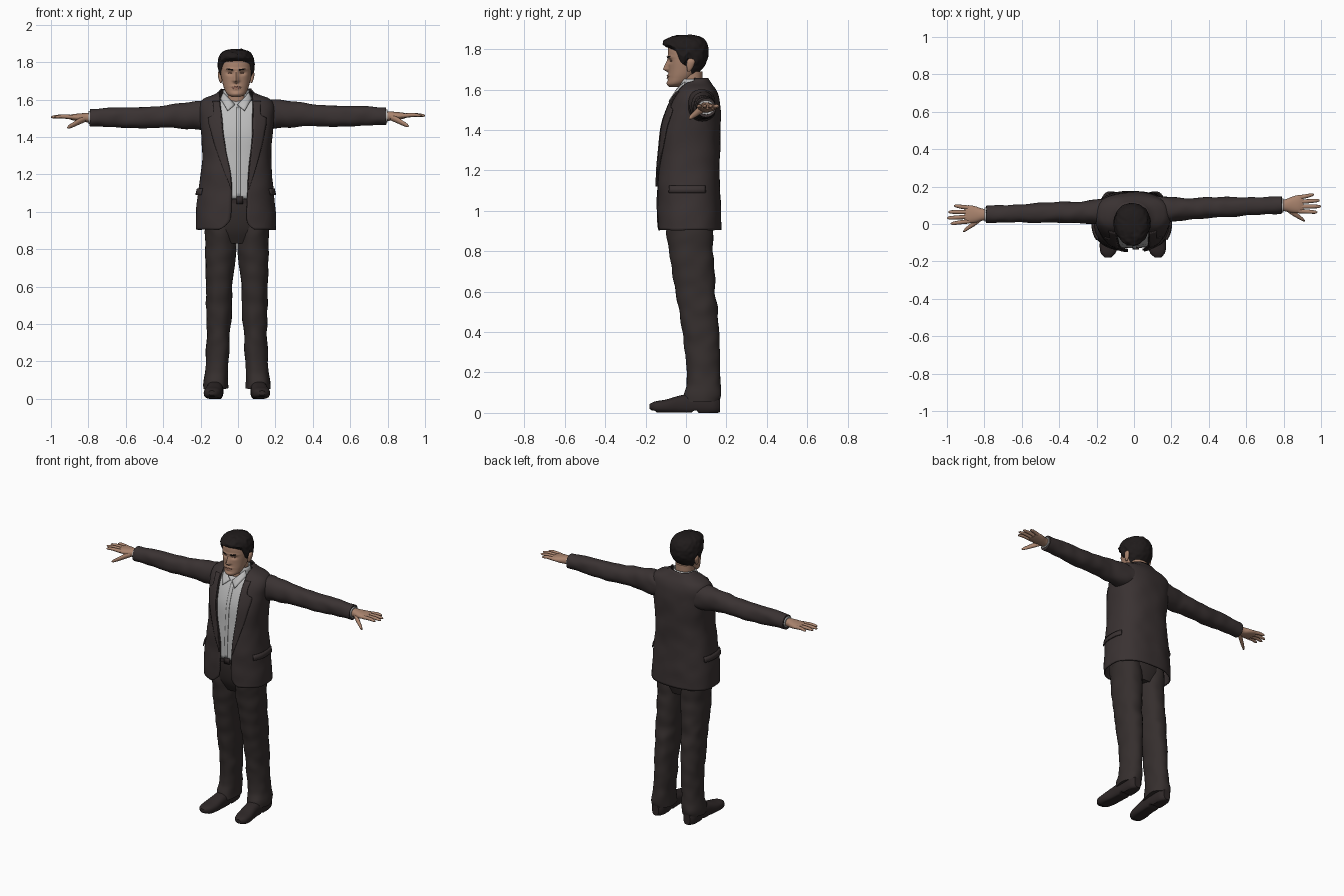
import bpy, bmesh, math
from mathutils import Vector, noise

if "Cube" in bpy.data.objects:
    bpy.data.objects.remove(bpy.data.objects["Cube"])


def mat(name, r, g, b):
    m = bpy.data.materials.new(name)
    m.diffuse_color = (r, g, b, 1)
    m.use_nodes = True
    m.node_tree.nodes["Principled BSDF"].inputs["Base Color"].default_value = m.diffuse_color
    return m


SUIT = mat("dark suit cloth", .042, .032, .032)
TROUSER = mat("trouser cloth", .036, .028, .027)
LEATHER = mat("dark leather", .028, .021, .021)
SHIRT = mat("pale shirt", .50, .50, .50)
SKIN = mat("skin", .40, .23, .155)
LIP = mat("lips", .29, .14, .10)
HAIR = mat("black hair", .014, .011, .011)


def interp(tab, k):
    """Smooth interpolation of table rows keyed by the first column."""
    k = min(max(k, tab[0][0]), tab[-1][0])
    i = max(j for j in range(len(tab) - 1) if tab[j][0] <= k)
    p, q = tab[i], tab[i + 1]
    o, r = tab[max(i - 1, 0)], tab[min(i + 2, len(tab) - 1)]
    h = q[0] - p[0]
    t = (k - p[0]) / h
    out = []
    for c in range(1, len(p)):
        m0 = (q[c] - o[c]) / (q[0] - o[0]) * h
        m1 = (r[c] - p[c]) / (r[0] - p[0]) * h
        out.append((2*t**3 - 3*t*t + 1) * p[c] + (t**3 - 2*t*t + t) * m0
                   + (3*t*t - 2*t**3) * q[c] + (t**3 - t*t) * m1)
    return out


def sheet(name, f, nu, nv, m, closed=False, thick=0):
    """Grid surface from f(u, v); closed sheets wrap in u and get end caps."""
    bm = bmesh.new()
    cols = nu if closed else nu + 1
    g = [[bm.verts.new(f(i / nu, j / nv)) for i in range(cols)] for j in range(nv + 1)]
    for j in range(nv):
        for i in range(nu):
            k = (i + 1) % cols
            bm.faces.new((g[j][i], g[j][k], g[j + 1][k], g[j + 1][i]))
    if closed:
        bm.faces.new(g[0])
        bm.faces.new(g[-1])
    bmesh.ops.recalc_face_normals(bm, faces=bm.faces)
    me = bpy.data.meshes.new(name)
    bm.to_mesh(me)
    bm.free()
    me.materials.append(m)
    ob = bpy.data.objects.new(name, me)
    bpy.context.collection.objects.link(ob)
    if thick:
        mod = ob.modifiers.new("thickness", "SOLIDIFY")
        mod.thickness, mod.offset = thick, 0
    bpy.ops.object.select_all(action="DESELECT")
    ob.select_set(True)
    bpy.context.view_layer.objects.active = ob
    bpy.ops.object.shade_smooth_by_angle(angle=math.radians(45))
    return ob


def oval(t, a, b, e):
    c, s = math.cos(t), math.sin(t)
    return (a * math.copysign(abs(c) ** e, c), b * math.copysign(abs(s) ** e, s))


def loft(name, tab, m, axis="z", e=.9, nu=28, nv=30, fold=0, post=None):
    """Oval sections (key, centre1, centre2, radius1, radius2) along an axis."""
    def f(u, v):
        k = tab[0][0] + v * (tab[-1][0] - tab[0][0])
        c1, c2, a, b = interp(tab, k)
        p, q = oval(u * math.tau, a, b, e)
        p, q = p + c1, q + c2
        w = Vector({"z": (p, q, k), "y": (p, k, q), "x": (k, p, q)}[axis])
        if fold:
            w += noise.noise_vector(w * 14) * fold
        return post(w) if post else w
    return sheet(name, f, nu, nv, m, True)


# Jacket body: sections by height, and the front opening edges by height
BODY = [(.905, -.01, .017, .21, .155), (1.0, -.012, .015, .208, .155), (1.1, -.012, .013, .2, .152),
        (1.2, -.01, .013, .187, .15), (1.3, -.007, .017, .18, .147), (1.42, -.007, .024, .187, .143),
        (1.5, -.007, .036, .195, .13), (1.56, -.007, .047, .197, .112), (1.6, -.008, .053, .175, .09),
        (1.625, -.01, .05, .11, .075), (1.655, -.01, .04, .078, .068)]
OPEN = [(.905, -.10, .09), (.925, -.065, .06), (.96, -.04, .045), (1.1, -.032, .05), (1.2, -.04, .055),
        (1.4, -.075, .075), (1.55, -.09, .078), (1.6, -.095, .08), (1.655, -.1, .08)]
E = .8


def body(z, t, off=0.0):
    cx, cy, a, b = interp(BODY, z)
    p, q = oval(t, a + off, b + off, E)
    return Vector((cx + p, cy + q, z))


def front_angle(z, x):
    """Angle on the front of the body where the surface passes x."""
    cx, cy, a, b = interp(BODY, z)
    r = max(-1, min(1, (x - cx) / a))
    return -math.acos(math.copysign(abs(r) ** (1 / E), r))


def jacket(u, v):
    z = .905 + v * .75
    xl, xr = interp(OPEN, z)
    t0, t1 = front_angle(z, xr), front_angle(z, xl) + math.tau
    p = body(z, t0 + u * (t1 - t0))
    return p + noise.noise_vector(p * 11) * .004


sheet("jacket", jacket, 80, 60, SUIT, thick=.008)


def on_front(x0, x1, z0, z1, off):
    def f(u, v):
        z = z0 + v * (z1 - z0)
        return body(z, front_angle(z, x0(z) + u * (x1(z) - x0(z))), off)
    return f


# Shirt front and its button strip
sheet("shirt_front", on_front(lambda z: -.125, lambda z: .11, 1.07, 1.595, -.012), 20, 24, SHIRT, thick=.004)
sheet("shirt_placket", on_front(lambda z: -.008, lambda z: .014, 1.08, 1.56, -.008), 3, 20, SHIRT, thick=.003)

# Lapels with a notch
LAPEL = [(1.12, .004), (1.2, .025), (1.3, .042), (1.42, .058), (1.505, .066), (1.515, .04), (1.6, .035)]
for s, side in ((0, "right"), (1, "left")):
    edge = lambda z, s=s: interp(OPEN, z)[s]
    outer = lambda z, s=s: interp(OPEN, z)[s] + (2 * s - 1) * interp(LAPEL, z)[0]
    sheet(side + "_lapel", on_front(edge, outer, 1.12, 1.59, .009), 6, 48, SUIT, thick=.006)

# Pocket flaps wrapping the hips
for s, side in ((0, "left"), (math.pi, "right")):
    sheet(side + "_pocket_flap", lambda u, v, s=s: body(
        1.09 + .035 * v, s + (-.55 + u) * (1 if s == 0 else -1), .011 - .004 * v), 14, 2, SUIT, thick=.008)

# Trouser seat and belt
loft("trouser_seat", [(.83, -.006, .025, .12, .085), (.9, -.006, .018, .165, .115),
                      (1.0, -.006, .012, .175, .13), (1.09, -.006, .01, .17, .132)], TROUSER, nv=12)
loft("belt", [(1.045, -.006, .01, .176, .138), (1.08, -.006, .01, .174, .137)], LEATHER, nv=2, nu=40)
sheet("belt_buckle", lambda u, v: (-.008 + .036 * u, -.131, 1.043 + .038 * v), 1, 1, LEATHER, thick=.008)

# Legs and shoes
LEG = [(.055, .112, .075, .066, .09), (.09, .112, .082, .066, .094), (.15, .107, .087, .061, .084),
       (.3, .1, .08, .06, .086), (.45, .097, .068, .067, .093), (.6, .095, .048, .071, .098),
       (.8, .087, .025, .083, .11), (.95, .085, .018, .084, .115)]
SHOE = [(-.18, .134, .032, .016, .012), (-.155, .132, .03, .04, .026), (-.1, .127, .032, .05, .034),
        (-.03, .12, .04, .046, .046), (.05, .117, .045, .045, .055), (.14, .117, .045, .042, .052),
        (.168, .117, .04, .024, .036)]
for s, side in ((1, "left"), (-1, "right")):
    def leg_pos(w, s=s):
        return Vector((-.006 + s * w.x, w.y, w.z))

    def shoe_pos(w, s=s):
        floor = .012 if w.y < -.15 or .03 < w.y < .06 else .003 if w.y < .03 else 0
        return Vector((-.006 + s * w.x, w.y, max(w.z, floor)))
    loft(side + "_trouser_leg", LEG, TROUSER, nv=50, fold=.007, post=leg_pos)
    loft(side + "_shoe", SHOE, LEATHER, "y", .8, nv=30, post=shoe_pos)

# Sleeves, cuffs and hands
SLEEVE = [(.12, 0, 1.515, .075, .07), (.18, -.003, 1.518, .07, .08), (.25, -.004, 1.52, .06, .073),
          (.4, 0, 1.512, .055, .06), (.52, 0, 1.508, .053, .058), (.66, 0, 1.509, .047, .052),
          (.79, 0, 1.508, .045, .047)]
PALM = [(.76, 0, 1.508, .03, .026), (.81, 0, 1.508, .032, .025), (.845, .002, 1.508, .043, .022),
        (.885, .005, 1.51, .048, .016), (.905, .007, 1.51, .042, .01)]
for s, side in ((1, "left"), (-1, "right")):
    def arm_pos(w, s=s):
        return Vector((s * w.x, .075 + .031 * s * w.x + w.y, w.z + .004 * s))
    loft(side + "_sleeve", SLEEVE, SUIT, "x", nv=50, fold=.006, post=arm_pos)
    loft(side + "_shirt_cuff", [(.775, 0, 1.508, .039, .036), (.798, 0, 1.508, .037, .034)],
         SHIRT, "x", nv=2, post=arm_pos)
    loft(side + "_palm", PALM, SKIN, "x", nv=16, post=arm_pos)
    for n, (y0, y1, tip) in enumerate(((-.033, -.042, .98), (-.009, -.012, 1.0), (.016, .02, .993), (.039, .052, .962))):
        mid = .6 * tip + .4 * .88
        loft(f"{side}_finger_{n + 1}", [(.88, y0, 1.51, .012, .012), (mid, y0 * .4 + y1 * .6, 1.514, .0105, .01),
             (tip - .008, y1, 1.511, .008, .007), (tip, y1, 1.51, .003, .003)], SKIN, "x", 1, 12, 12, post=arm_pos)
    loft(side + "_thumb", [(.815, -.014, 1.502, .018, .017), (.85, -.042, 1.487, .016, .017),
         (.885, -.066, 1.468, .012, .013), (.907, -.082, 1.457, .008, .009), (.913, -.086, 1.454, .003, .003)],
         SKIN, "x", 1, 12, 14, post=arm_pos)

# Neck and shirt collar
loft("neck", [(1.53, -.01, .03, .062, .068), (1.6, -.01, .024, .058, .058), (1.69, -.01, .022, .058, .06)], SKIN, nv=8)
sheet("shirt_collar_band", lambda u, v: (
    -.01 + (.074 - .006 * v) * math.cos(-.9 + u * (math.pi + 1.8)),
    .03 - .004 * v + (.072 - .008 * v) * math.sin(-.9 + u * (math.pi + 1.8)), 1.585 + .067 * v), 30, 3, SHIRT, thick=.004)
for s, side in ((1, "left"), (-1, "right")):
    inner = Vector((.068, -.005, 1.638)), Vector((.006, -.058, 1.572))
    outer = Vector((.084, -.012, 1.605)), Vector((.045, -.085, 1.54))

    def collar(u, v, s=s):
        w = inner[0].lerp(inner[1], u).lerp(outer[0].lerp(outer[1], u), v)
        return (-.01 + s * w.x, w.y - .012 * math.sin(u * math.pi), w.z)
    sheet(side + "_collar_wing", collar, 8, 3, SHIRT, thick=.005)

# Head with modelled nose, eye sockets, mouth and chin
HEAD = [(1.614, -.01, -.06, .022, .022), (1.628, -.01, -.046, .047, .043), (1.66, -.01, -.024, .064, .064),
        (1.7, -.01, -.008, .075, .079), (1.75, -.01, .003, .083, .092), (1.8, -.01, .004, .082, .093),
        (1.835, -.01, .002, .068, .08), (1.85, -.01, 0, .046, .056), (1.857, -.01, 0, .02, .025)]


def head(z, t, off=0.0):
    cx, cy, a, b = interp(HEAD, z)
    p, q = oval(t, a + off, b + off, .93)
    if q < 0:
        def bump(x0, z0, sx, sz):
            return math.exp(-((abs(p) - x0) / sx) ** 2 - ((z - z0) / sz) ** 2)
        ridge = max(0, min((1.757 - z) / .055, (z - 1.684) / .016, 1))
        q -= .027 * ridge * math.exp(-(p / (.008 + .006 * ridge)) ** 2)
        q += .011 * bump(.032, 1.742, .018, .011) - .005 * bump(.03, 1.762, .03, .007)
        q -= .006 * bump(0, 1.671, .024, .006) + .005 * bump(0, 1.656, .02, .005) + .007 * bump(0, 1.63, .025, .012)
    return Vector((cx + p, cy + q, z))


sheet("head", lambda u, v: head(1.614 + .243 * v, u * math.tau), 72, 70, SKIN, True)
sheet("lips", lambda u, v: head(1.657 + (v - .5) * .8 * .02 * math.sin(.3 + u * 2.54) + .007,
                                -math.pi / 2 + (u - .5) * .7, .0015), 12, 4, LIP, thick=.002)
for s, side in ((1, "left"), (-1, "right")):
    sheet(side + "_eyebrow", lambda u, v: head(1.757 + .006 * v + .004 * u, -math.pi / 2 + s * (.17 + .42 * u), .002),
          10, 2, HAIR, thick=.003)
    sheet(side + "_eye", lambda u, v: head(1.742 + (v - .5) * .006 * math.sin(.2 + 2.74 * u),
          -math.pi / 2 + s * (.24 + .28 * u), .001), 8, 2, LIP, thick=.002)
    loft(side + "_ear", [(1.69, 0, .014, .004, .006), (1.705, .002, .018, .009, .014), (1.735, .006, .024, .011, .02),
         (1.75, .005, .025, .008, .015), (1.755, .004, .024, .003, .005)], SKIN, nu=16, nv=14,
         post=lambda w: Vector((-.01 + s * (.081 + w.x), w.y, w.z)))

# Hair follows the skull above a hairline that drops toward the nape
LINE = [(-1, 1.808), (-.75, 1.806), (-.5, 1.79), (-.3, 1.745), (-.1, 1.728), (.08, 1.755), (.3, 1.72), (.5, 1.685), (1, 1.668)]


def hair(u, v):
    t = u * math.tau
    s = math.sin(t)
    low = interp(LINE, s)[0]
    p = head(low + v * (1.857 - low), t, .003 + .011 * min(1, v * 4))
    p.z += .012 * v
    p.y -= .018 * max(0, -s) ** 2 * math.sin(math.pi * min(1, v * 1.1)) + .002
    return p + noise.noise_vector(p * 45) * .005 * min(1, v * 5)


sheet("hair", hair, 80, 30, HAIR, True)
